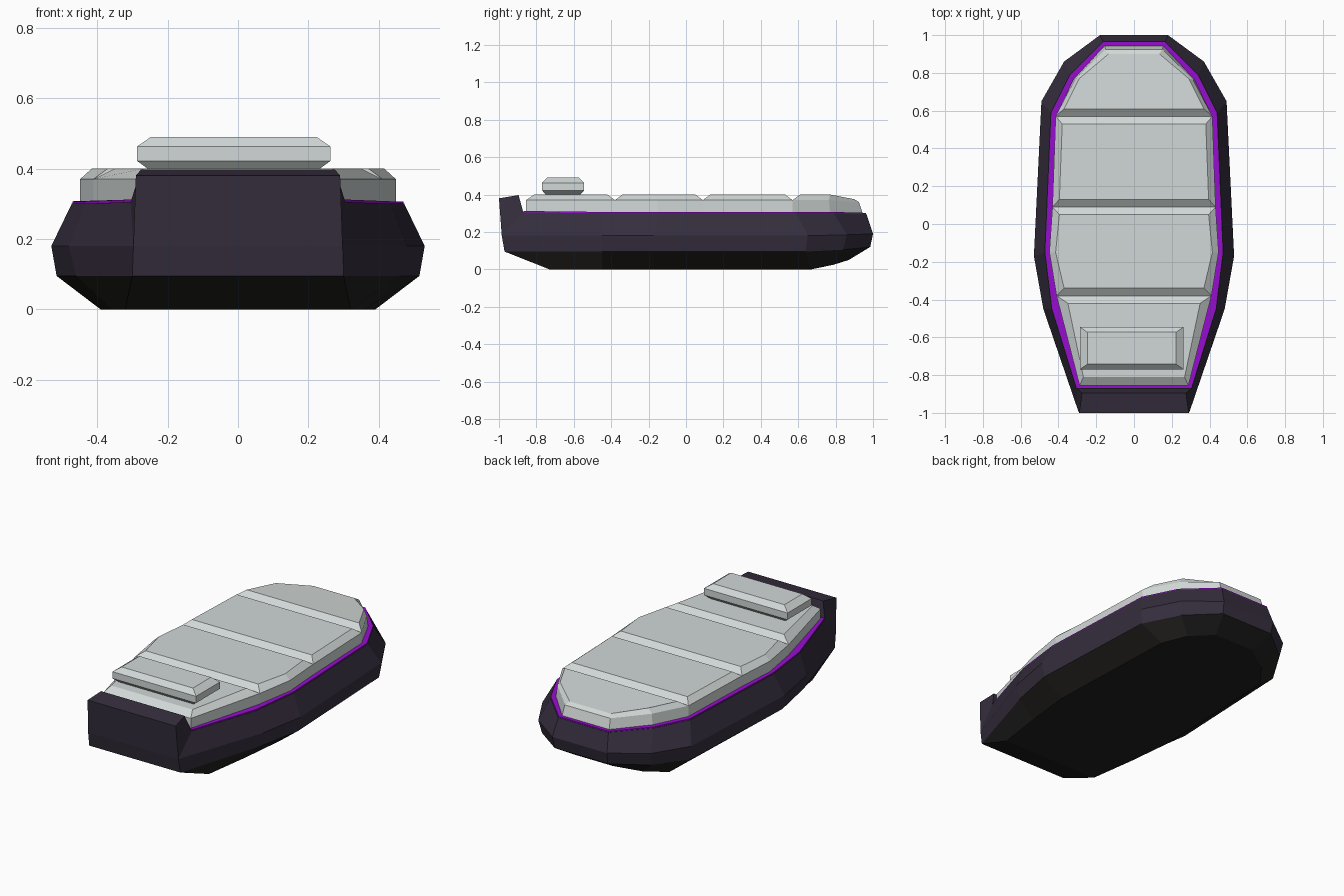
import bpy, bmesh

if "Cube" in bpy.data.objects:
    bpy.data.objects.remove(bpy.data.objects["Cube"])


def mat(name, col):
    m = bpy.data.materials.new(name)
    m.diffuse_color = (*col, 1)
    m.use_nodes = True
    m.node_tree.nodes["Principled BSDF"].inputs["Base Color"].default_value = m.diffuse_color
    return m


HULL = mat("dark plum", (0.036, 0.027, 0.047))
UNDER = mat("near black", (0.016, 0.015, 0.014))
TRIM = mat("violet", (0.31, 0.004, 0.62))
PAD = mat("light grey", (0.64, 0.69, 0.68))


def finish(name, bm, mats):
    bmesh.ops.recalc_face_normals(bm, faces=bm.faces)
    me = bpy.data.meshes.new(name)
    bm.to_mesh(me)
    bm.free()
    for m in mats:
        me.materials.append(m)
    ob = bpy.data.objects.new(name, me)
    bpy.context.collection.objects.link(ob)
    return ob


def loft(bm, rings, cap_top=True):
    """Each ring is its right half, front to back, as (x, y, z); mirrored and skinned."""
    loops = []
    for r in rings:
        right = [bm.verts.new(p) for p in r]
        left = [bm.verts.new((-x, y, z)) for x, y, z in reversed(r)]
        loops.append(right + left)
    n = len(loops[0])
    for a, b in zip(loops, loops[1:]):
        for i in range(n):
            j = (i + 1) % n
            if cap_top or b is not loops[-1] or i != n - 1:
                bm.faces.new((a[i], a[j], b[j], b[i]))
    bm.faces.new(loops[0])
    bm.faces.new(loops[-1])
    return loops


def at(z, pts):
    return [(x, y, z) for x, y in pts]


# Hull: four rings from the flat bottom up to the rim
rim = [(0.305, -0.87, 0.305), (0.435, -0.45, 0.30), (0.472, -0.15, 0.30),
       (0.44, 0.59, 0.30), (0.34, 0.79, 0.30), (0.165, 0.965, 0.295)]
bm = bmesh.new()
loops = loft(bm, [
    [(0.32, -0.73, 0), (0.36, -0.45, 0), (0.39, -0.17, 0),
     (0.36, 0.67, 0), (0.27, 0.79, 0.025), (0.13, 0.87, 0.05)],
    [(0.30, -0.97, 0.095), (0.46, -0.45, 0.095), (0.515, -0.17, 0.095),
     (0.48, 0.64, 0.095), (0.36, 0.84, 0.105), (0.175, 0.985, 0.12)],
    [(0.297, -0.985, 0.18), (0.48, -0.45, 0.18), (0.53, -0.17, 0.18),
     (0.49, 0.65, 0.18), (0.37, 0.86, 0.185), (0.18, 1.0, 0.19)],
    rim], cap_top=False)
# Raised end block, joined to the two upper rings
r2, l2, r3, l3 = loops[2][0], loops[2][-1], loops[3][0], loops[3][-1]
rf, lf = [bm.verts.new((s * 0.29, -1.0, 0.38)) for s in (1, -1)]
rb, lb = [bm.verts.new((s * 0.275, -0.895, 0.397)) for s in (1, -1)]
for f in ((r2, l2, lf, rf), (rf, lf, lb, rb), (rb, lb, l3, r3),
          (r2, rf, rb, r3), (l2, lf, lb, l3)):
    bm.faces.new(f)
bmesh.ops.recalc_face_normals(bm, faces=bm.faces)
for f in bm.faces:
    f.material_index = 1 if f.normal.z < -0.4 else 0
finish("hull", bm, [HULL, UNDER])

# Thin glowing trim plate that shows around the padding
bm = bmesh.new()
loft(bm, [[(x * 0.995, y * 0.998, z + dz) for x, y, z in rim] for dz in (0.0, 0.007)])
finish("trim_strip", bm, [TRIM])

# Padding sections: lower outline and inset top outline (right halves)
sections = [
    ([(0.288, -0.855), (0.41, -0.38)], [(0.268, -0.81), (0.35, -0.42)]),
    ([(0.41, -0.38), (0.448, -0.15), (0.432, 0.09)],
     [(0.37, -0.34), (0.415, -0.15), (0.395, 0.05)]),
    ([(0.432, 0.09), (0.415, 0.57)], [(0.395, 0.13), (0.38, 0.53)]),
]
for i, (low, top) in enumerate(sections):
    bm = bmesh.new()
    loft(bm, [at(0.30, low), at(0.37, low), at(0.40, top)])
    finish(f"pad_section_{i + 1}", bm, [PAD])

# Rounded end pad, sloping down at the tip
bm = bmesh.new()
loft(bm, [
    at(0.298, [(0.415, 0.57), (0.318, 0.77), (0.155, 0.945)]),
    [(0.415, 0.57, 0.37), (0.312, 0.765, 0.37), (0.15, 0.925, 0.36)],
    [(0.37, 0.61, 0.40), (0.29, 0.77, 0.40), (0.135, 0.90, 0.375)]])
finish("pad_end_section", bm, [PAD])

# Pillow
bm = bmesh.new()
loft(bm, [at(z, [(0.275 - d, -0.77 + d * 0.7), (0.275 - d, -0.545 - d * 0.7)])
          for z, d in ((0.40, 0.03), (0.422, 0), (0.462, 0), (0.49, 0.04))])
pillow = finish("pillow", bm, [PAD])
pillow.location.x = -0.012
